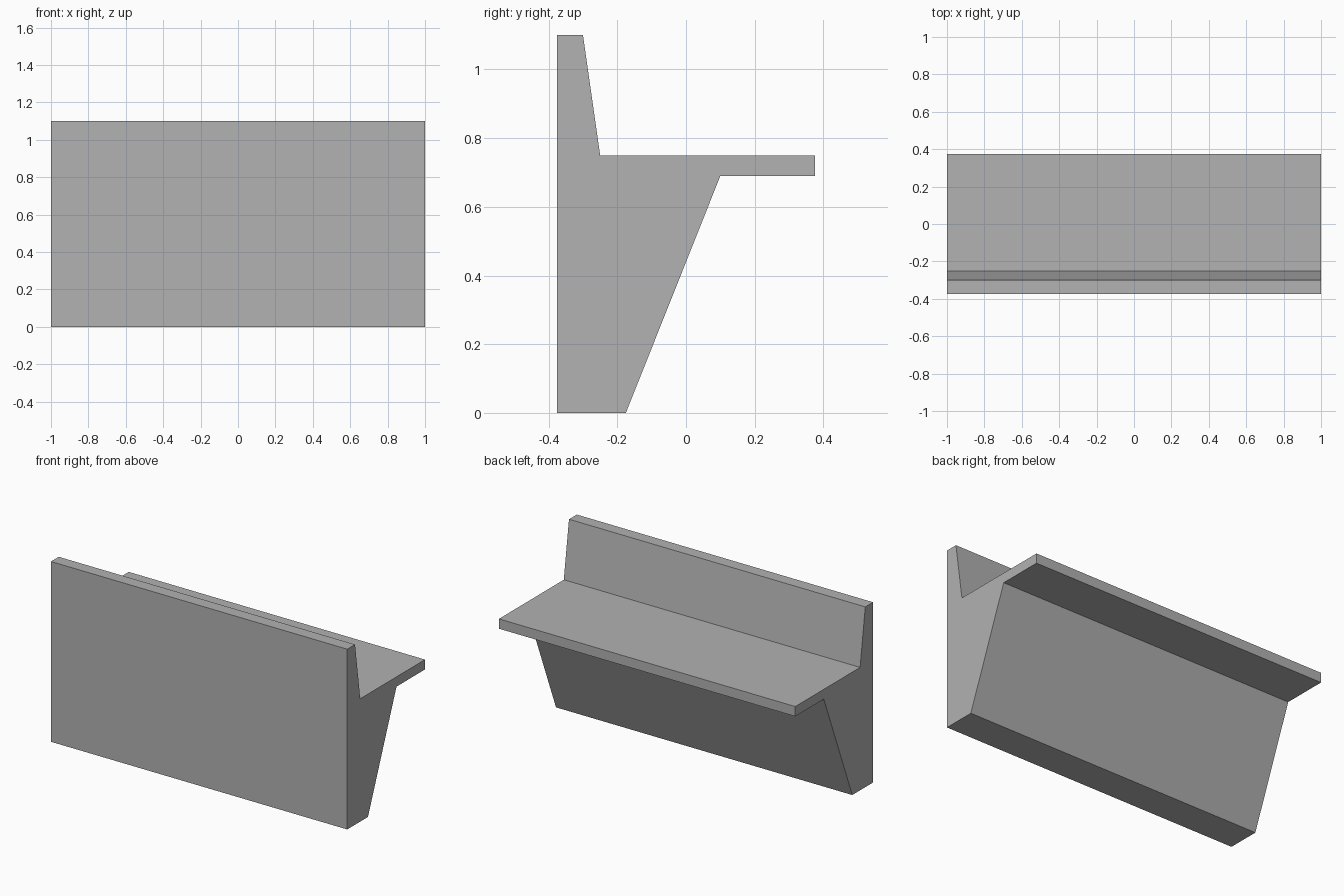
import bpy
import bmesh

# Remove the default cube
cube = bpy.data.objects.get("Cube")
if cube:
    bpy.data.objects.remove(cube, do_unlink=True)

HALF_LENGTH = 1.0

# Plain grey concrete
grey = bpy.data.materials.new("concrete_grey")
grey.use_nodes = True
colour = (0.445, 0.445, 0.445, 1)
grey.diffuse_color = colour
grey.node_tree.nodes["Principled BSDF"].inputs["Base Color"].default_value = colour

# Cross-section (y, z): front wall, parapet, ledge and tapered underside
profile = [
    (-0.375, 0), (-0.175, 0),
    (0.10, 0.69), (0.375, 0.69),
    (0.375, 0.75), (-0.25, 0.75),
    (-0.30, 1.10), (-0.375, 1.10),
]

# Extrude the cross-section along the length
bm = bmesh.new()
section = bm.faces.new([bm.verts.new((-HALF_LENGTH, y, z)) for y, z in profile])
extruded = bmesh.ops.extrude_face_region(bm, geom=[section], use_keep_orig=True)
end_verts = [g for g in extruded["geom"] if isinstance(g, bmesh.types.BMVert)]
bmesh.ops.translate(bm, verts=end_verts, vec=(2 * HALF_LENGTH, 0, 0))
bmesh.ops.recalc_face_normals(bm, faces=bm.faces[:])

mesh = bpy.data.meshes.new("wall_with_ledge")
bm.to_mesh(mesh)
bm.free()
mesh.materials.append(grey)
wall = bpy.data.objects.new("wall_with_ledge", mesh)
bpy.context.collection.objects.link(wall)
